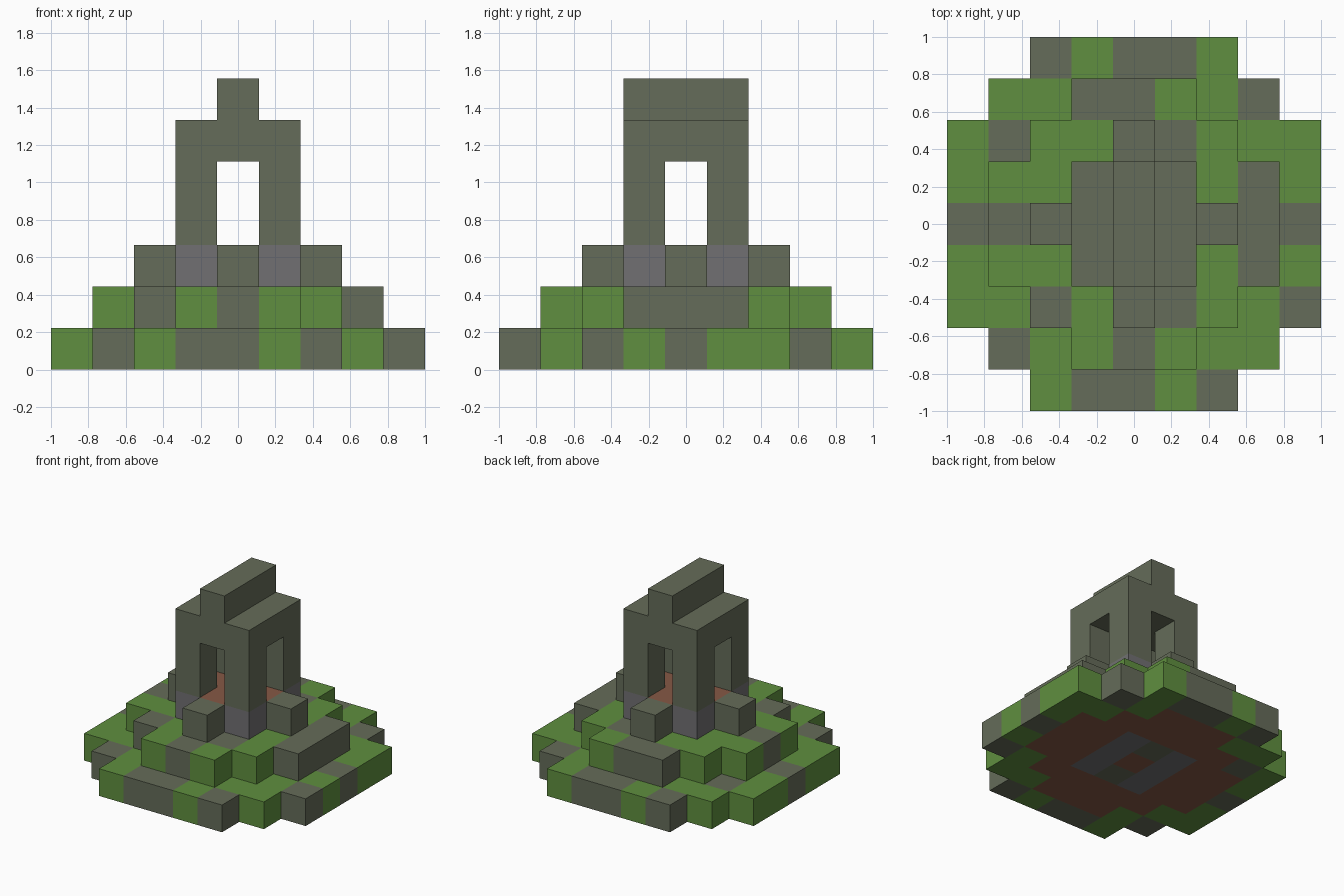
import bpy
import bmesh
from mathutils import Vector

if "Cube" in bpy.data.objects:
    bpy.data.objects.remove(bpy.data.objects["Cube"], do_unlink=True)

CELL = 2 / 9  # edge length of one block


def make_material(name, rgb):
    mat = bpy.data.materials.new(name)
    mat.use_nodes = True
    color = (*rgb, 1)
    mat.diffuse_color = color
    bsdf = next(n for n in mat.node_tree.nodes if n.type == "BSDF_PRINCIPLED")
    bsdf.inputs["Base Color"].default_value = color
    bsdf.inputs["Roughness"].default_value = 0.9
    return mat


# Block letters: S mossy stone, M grass, G grey stone, D brown earth
MATERIALS = {
    "S": make_material("mossy_stone", (0.13, 0.15, 0.10)),
    "M": make_material("grass_green", (0.115, 0.275, 0.05)),
    "G": make_material("grey_stone", (0.165, 0.163, 0.17)),
    "D": make_material("brown_earth", (0.24, 0.10, 0.06)),
}

# Each part: name, lowest layer, number of layers, plan drawn from back to front
PARTS = [
    ("base_tier", 0, 1, """
        ..SMSSM..
        .MMDDDMS.
        MSDDDDDMM
        MDDGSGDDM
        SDDGDGDDS
        MDDGSGDDM
        MMDDDDDMS
        .SMDDDMM.
        ..MSSMS.."""),
    ("middle_tier", 1, 1, """
        ...SSM...
        ..MMDSM..
        .MMDDDMS.
        .SDDDDDS.
        .MMDDDMS.
        ..SMDSM..
        ...MSM..."""),
    ("shrine_floor", 2, 1, """
        ..S..
        .GDG.
        SDDDS
        .GDG.
        ..S.."""),
    ("corner_pillars", 3, 2, """
        S.S
        ...
        S.S"""),
    ("roof_slab", 5, 1, """
        SSS
        SSS
        SSS"""),
    ("roof_ridge", 6, 1, """
        .S.
        .S.
        .S."""),
]


def read_blocks(plan, layer, count):
    """Turn a drawn plan into {grid position: block letter}, centred on the axis."""
    rows = plan.split()
    blocks = {}
    for r, row in enumerate(rows):
        for c, letter in enumerate(row):
            if letter != ".":
                for k in range(layer, layer + count):
                    blocks[c - len(row) // 2, len(rows) // 2 - r, k] = letter
    return blocks


def build_part(name, blocks, solid):
    """Build only the block sides that are not covered by another block."""
    bm = bmesh.new()
    letters = list(MATERIALS)
    for pos, letter in blocks.items():
        for axis in range(3):
            for side in (-1, 1):
                near = list(pos)
                near[axis] += side
                if tuple(near) in solid:
                    continue
                normal, u = Vector(), Vector()
                normal[axis] = side / 2
                u[(axis + 1) % 3] = 0.5
                v = normal.cross(u) * 2
                center = Vector(pos) + Vector((0, 0, 0.5)) + normal
                corners = (-u - v, u - v, u + v, v - u)
                face = bm.faces.new([bm.verts.new((center + k) * CELL) for k in corners])
                face.material_index = letters.index(letter)
    bmesh.ops.remove_doubles(bm, verts=bm.verts, dist=CELL / 100)
    mesh = bpy.data.meshes.new(name)
    bm.to_mesh(mesh)
    bm.free()
    for mat in MATERIALS.values():
        mesh.materials.append(mat)
    bpy.context.collection.objects.link(bpy.data.objects.new(name, mesh))


layouts = {name: read_blocks(plan, layer, count) for name, layer, count, plan in PARTS}
solid = set().union(*layouts.values())
for name, blocks in layouts.items():
    build_part(name, blocks, solid)
